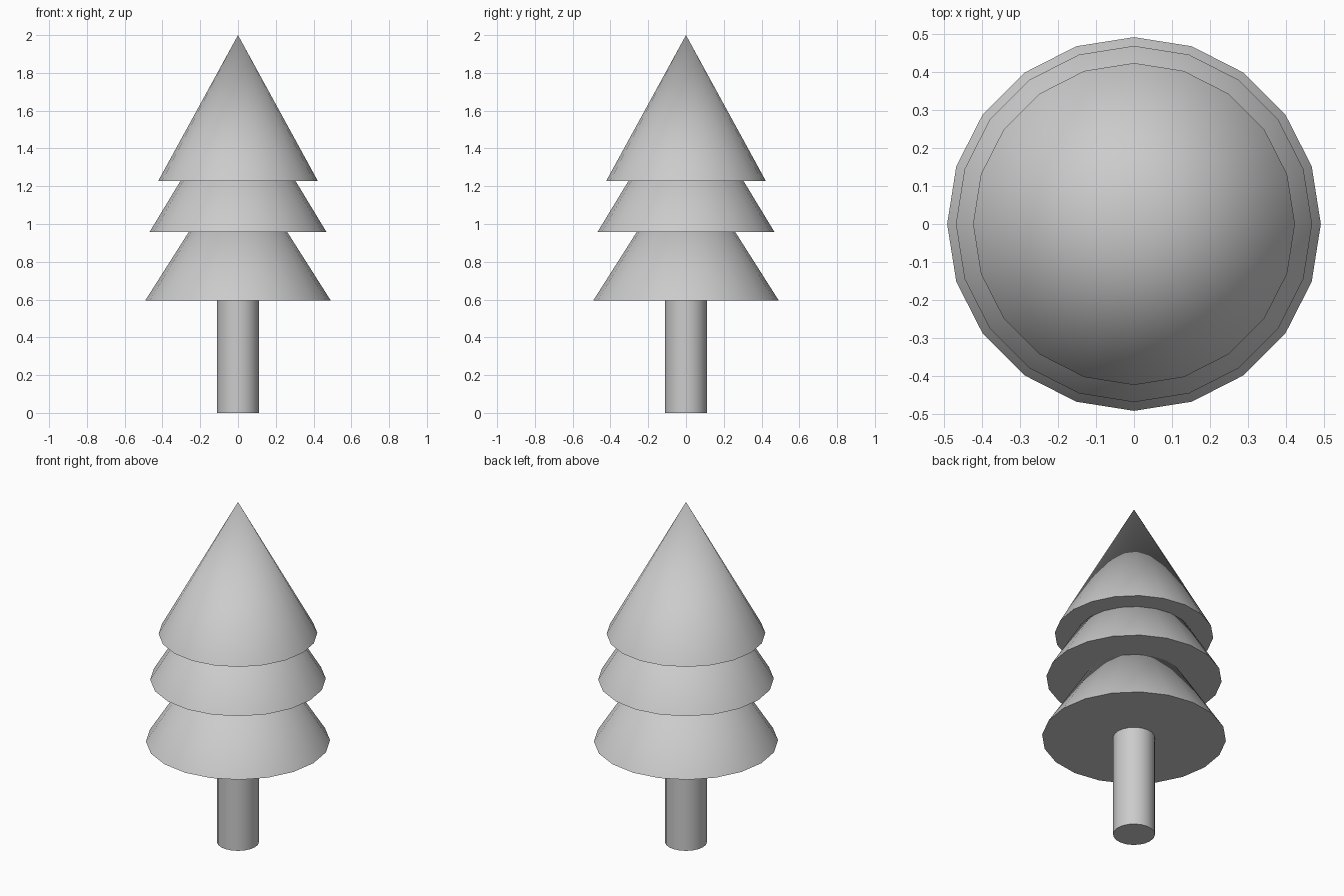
import bpy

if "Cube" in bpy.data.objects:
    bpy.data.objects.remove(bpy.data.objects["Cube"])

SIDES = 20


def add_cone(name, z, height, bottom_radius, top_radius=0.0):
    bpy.ops.mesh.primitive_cone_add(
        vertices=SIDES, radius1=bottom_radius, radius2=top_radius,
        depth=height, location=(0, 0, z + height / 2))
    obj = bpy.context.object
    obj.name = name
    bpy.ops.object.shade_smooth_by_angle()
    return obj


# Trunk
add_cone("trunk", 0.0, 0.62, 0.112, 0.112)

# Overlapping foliage cones, all the same height
tiers = [("lower", 0.595, 0.491), ("middle", 0.958, 0.468), ("upper", 1.227, 0.423)]
for label, z, radius in tiers:
    add_cone(label + "_foliage", z, 0.773, radius)
